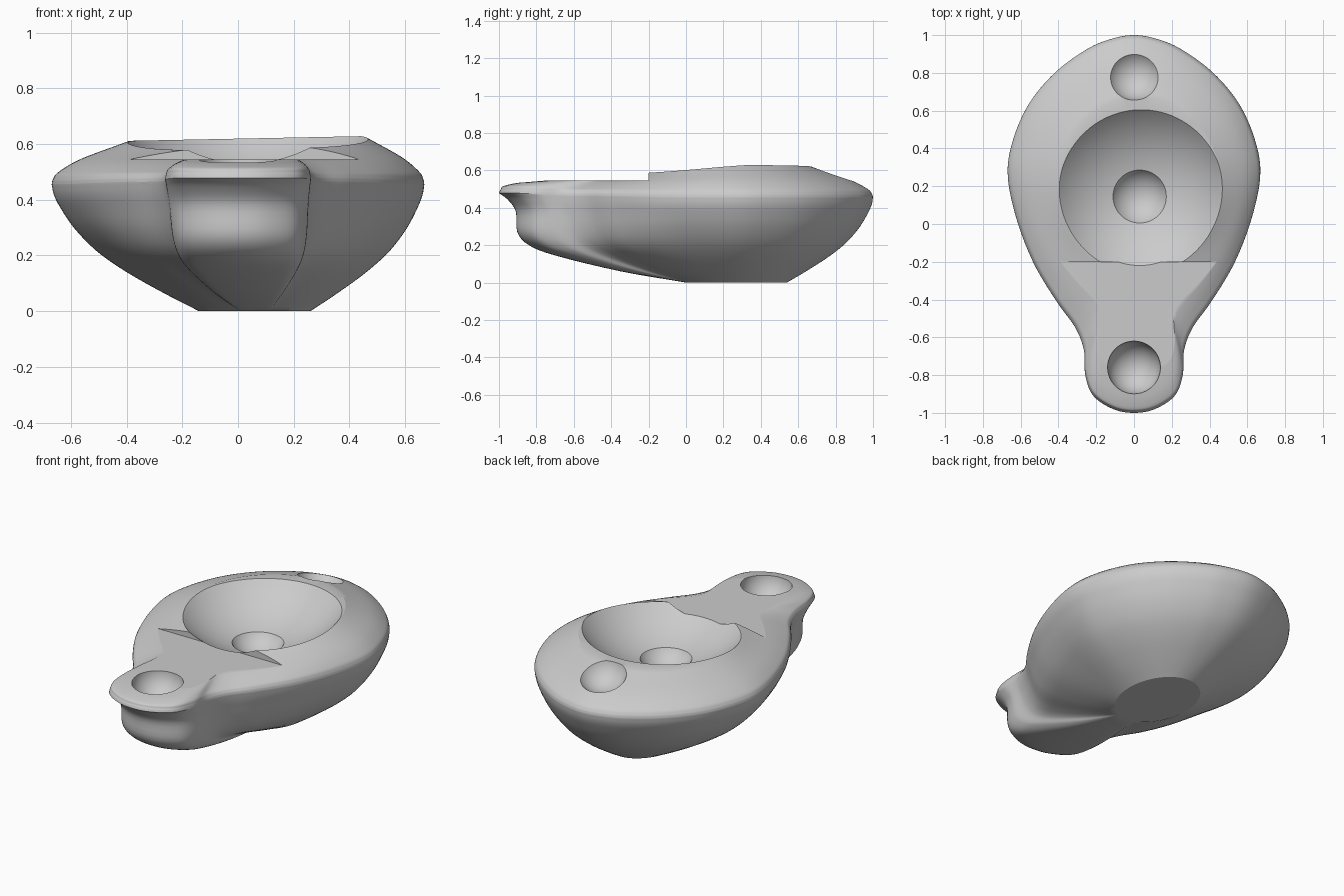
import bpy, bmesh, math
from mathutils import Vector

if "Cube" in bpy.data.objects:
    bpy.data.objects.remove(bpy.data.objects["Cube"])

clay = bpy.data.materials.new("grey clay")
clay.diffuse_color = (0.6, 0.6, 0.6, 1)
clay.use_nodes = True
clay.node_tree.nodes["Principled BSDF"].inputs["Base Color"].default_value = clay.diffuse_color


def spline(pts, n):
    """Catmull-Rom through points, n steps per segment."""
    p = [Vector(q) for q in pts]
    p = [2 * p[0] - p[1]] + p + [2 * p[-1] - p[-2]]
    out = []
    for i in range(1, len(p) - 2):
        a, b, c, d = p[i - 1:i + 3]
        for k in range(n):
            t = k / n
            out.append(0.5 * (2 * b + (c - a) * t + (2 * a - 5 * b + 4 * c - d) * t * t
                              + (3 * b - a - 3 * c + d) * t ** 3))
    return out + [p[-2]]


def smooth(t):
    t = max(0.0, min(1.0, t))
    return t * t * (3 - 2 * t)


# plan outline: mirrored half, from the back to the nozzle tip
half = [(0, 1), (.12, .98), (.25, .925), (.42, .8), (.56, .63), (.645, .43), (.668, .25),
        (.62, .02), (.53, -.21), (.41, -.41), (.31, -.55), (.265, -.67), (.258, -.8),
        (.215, -.91), (.11, -.98), (0, -1)]
mirror = [(-x, y) for x, y in half[1:-1]]
full = [mirror[0]] + half + mirror[::-1] + [half[0], half[1]]
outline = spline(full, 7)[7:-8]

# wall profiles (fraction base -> outline, height): body, nozzle root, nozzle tip
LOW_BODY = [(0, 0), (.25, .068), (.5, .143), (.7, .218), (.85, .3), (.945, .375), (.985, .418), (1, .455)]
LOW_ROOT = [(0, 0), (.32, .066), (.65, .148), (.82, .21), (.91, .285), (.965, .38), (.987, .425), (1, .465)]
LOW_TIP = [(0, 0), (.35, .06), (.7, .145), (.84, .2), (.902, .27), (.91, .38), (.955, .445), (1, .478)]
# shoulder profiles (fraction outline -> plateau, height): body, nozzle tip
TOP_BODY = [(0, .455), (.02, .476), (.1, .503), (.4, .553), (1, .62)]
TOP_TIP = [(0, .478), (.012, .497), (.05, .52), (.27, .546), (1, .59)]


def plateau_z(q):
    """Top height: dips towards the nozzle, tilts slightly sideways."""
    return .58 + .04 * smooth((q.y + .3) / .65) + .02 * (q.x - .03)


low_b, low_r, low_t = (spline(s, 4) for s in (LOW_BODY, LOW_ROOT, LOW_TIP))
top_b, top_t = spline(TOP_BODY, 6), spline(TOP_TIP, 6)

# lamp body: loft from base ellipse to outline to plateau
bm = bmesh.new()
cols = []
for p in outline:
    d = (p - Vector((0, .27))).normalized()
    base = Vector((.06 + .2 * d.x, .27 + .27 * d.y))
    rim = Vector((.03 + .43 * d.x, .2 + .47 * d.y))
    wr = smooth((.05 - p.y) / .65)
    w = smooth((-.6 - p.y) / .33)
    col = []
    for a, r, b in zip(low_b, low_r, low_t):
        f, z = a.lerp(r, wr).lerp(b, w)
        q = base.lerp(p, f)
        col.append(bm.verts.new((q.x, q.y, z)))
    start = col[-1].co.z
    for a, b in list(zip(top_b, top_t))[1:]:
        g, z = a.lerp(b, w)
        q = p.lerp(rim, g)
        z0 = .455 + (.478 - .455) * w
        z += (plateau_z(rim) - (.62 - .03 * w)) * g + (start - z0) * (1 - g) ** 8
        col.append(bm.verts.new((q.x, q.y, z)))
    for s in (.75, .5, .25):
        q = Vector((.03, .2)).lerp(rim, s)
        col.append(bm.verts.new((q.x, q.y, plateau_z(q))))
    cols.append(col)
n = len(cols)
for i in range(n):
    a, b = cols[i], cols[(i + 1) % n]
    for j in range(len(a) - 1):
        bm.faces.new((a[j], b[j], b[j + 1], a[j + 1]))
bm.faces.new([c[0] for c in cols])
bm.faces.new([c[-1] for c in cols])
bmesh.ops.recalc_face_normals(bm, faces=bm.faces)
me = bpy.data.meshes.new("lamp_body")
bm.to_mesh(me)
bm.free()
me.materials.append(clay)
lamp = bpy.data.objects.new("lamp_body", me)
bpy.context.collection.objects.link(lamp)


def cut(cutter, name):
    """Subtract a cutter from the lamp and remove it."""
    cutter.name = name
    cutter.data.materials.append(clay)
    m = lamp.modifiers.new(name, 'BOOLEAN')
    m.operation, m.solver, m.object = 'DIFFERENCE', 'EXACT', cutter
    bpy.context.view_layer.objects.active = lamp
    bpy.ops.object.modifier_apply(modifier=name)
    bpy.data.objects.remove(cutter)


# flat nozzle channel
bpy.ops.mesh.primitive_cube_add(size=2, location=(0, -1.2, 1.545))
cut(bpy.context.object, "channel_cutter")

# sunken bowl, fill hole, handle dimple, wick hole (position, radius)
for name, loc, r, sx in (("bowl_cutter", (.03, .15, 1.05), .626, .97),
                         ("fill_hole_cutter", (.03, .146, .525), .164, 1),
                         ("dimple_cutter", (0, .8, .65), .147, 1),
                         ("wick_hole_cutter", (0, -.76, .55), .14, 1)):
    bpy.ops.mesh.primitive_uv_sphere_add(segments=96, ring_count=64, radius=r,
                                         location=loc, scale=(sx, 1, 1))
    cut(bpy.context.object, name)

# smooth shading with crisp cut edges, flat faces kept flat
bpy.ops.object.select_all(action='DESELECT')
lamp.select_set(True)
bpy.context.view_layer.objects.active = lamp
bpy.ops.object.shade_smooth_by_angle(angle=math.radians(25))
wn = lamp.modifiers.new("flat_normals", 'WEIGHTED_NORMAL')
wn.keep_sharp = True
